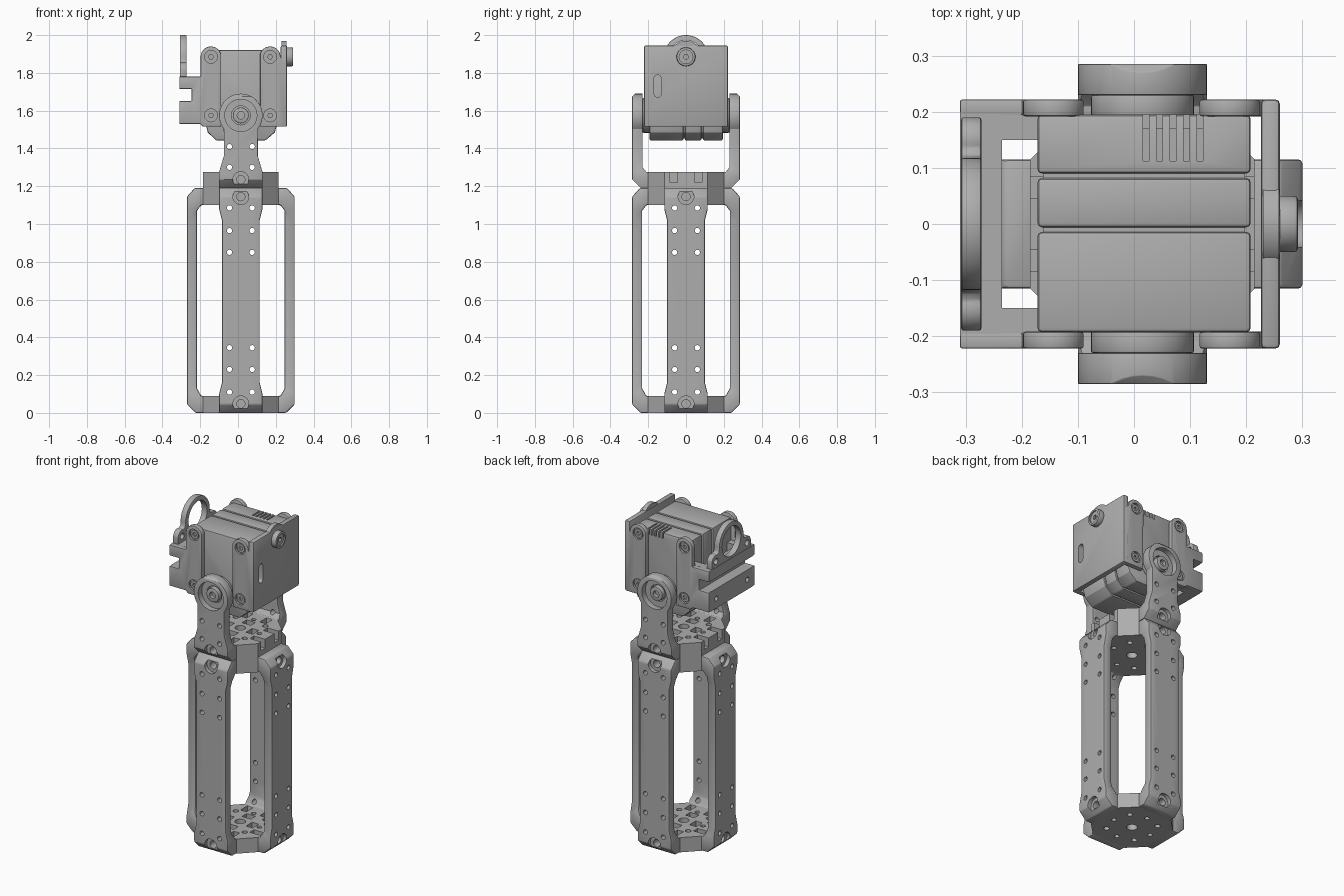
import bpy, bmesh
from math import sin, cos, pi, radians
from mathutils import Matrix

if "Cube" in bpy.data.objects:
    bpy.data.objects.remove(bpy.data.objects["Cube"], do_unlink=True)

grey = bpy.data.materials.new("neutral grey plastic")
grey.use_nodes = True
grey.diffuse_color = (0.42, 0.42, 0.42, 1)
grey.node_tree.nodes["Principled BSDF"].inputs["Base Color"].default_value = (0.42, 0.42, 0.42, 1)

parts = []
CX = 0.015            # centre of the cage in x
PIVOT = 1.575         # height of the tilt axis
AXES = {"x": lambda a, b, c: (c, a, b),
        "y": lambda a, b, c: (a, c, b),
        "z": lambda a, b, c: (a, b, c)}


def arc(a, b, r, start, end, n):
    return [(a + r * cos(radians(start + (end - start) * i / n)),
             b + r * sin(radians(start + (end - start) * i / n))) for i in range(n + 1)]


def circle(a, b, r, n=28):
    return arc(a, b, r, 0, 360, n)[:-1]


def rect(a0, b0, a1, b1):
    return [(a0, b0), (a1, b0), (a1, b1), (a0, b1)]


def mirrored(half):
    return half + [(-a, b) for a, b in reversed(half) if abs(a) > 1e-5]


def make(name, shapes):
    """Object from shapes, each (points, low, high, axis)."""
    bm = bmesh.new()
    for pts, lo, hi, axis in shapes:
        f = AXES[axis]
        bottom = [bm.verts.new(f(a, b, lo)) for a, b in pts]
        top = [bm.verts.new(f(a, b, hi)) for a, b in pts]
        bm.faces.new(bottom)
        bm.faces.new(top)
        for i in range(len(pts)):
            j = (i + 1) % len(pts)
            bm.faces.new((bottom[i], bottom[j], top[j], top[i]))
    bmesh.ops.recalc_face_normals(bm, faces=bm.faces)
    me = bpy.data.meshes.new(name)
    bm.to_mesh(me)
    bm.free()
    ob = bpy.data.objects.new(name, me)
    bpy.context.collection.objects.link(ob)
    return ob


def bake(ob):
    dg = bpy.context.evaluated_depsgraph_get()
    me = bpy.data.meshes.new_from_object(ob.evaluated_get(dg))
    ob.modifiers.clear()
    ob.data = me


def boolean(ob, shapes, op="DIFFERENCE"):
    cutter = make("cutter", shapes)
    cutter.hide_render = True
    m = ob.modifiers.new("cut", "BOOLEAN")
    m.operation, m.solver, m.use_self, m.object = op, "EXACT", True, cutter
    bake(ob)
    bpy.data.objects.remove(cutter, do_unlink=True)


def part(name, shapes, bevel=0.0, cuts=None, within=None):
    ob = make(name, shapes)
    if within:
        boolean(ob, within, "INTERSECT")
    if bevel:
        m = ob.modifiers.new("bevel", "BEVEL")
        m.width, m.segments, m.limit_method = bevel, 2, "ANGLE"
        m.angle_limit = radians(40)
        bake(ob)
    if cuts:
        boolean(ob, cuts)
    parts.append(ob)
    return ob


def place(ob, quarter_turns):
    ob.data.transform(Matrix.Translation((CX, 0, 0)) @ Matrix.Rotation(quarter_turns * pi / 2, 4, "Z"))


def strut(name, outline, side, small, screws, turns, extra=()):
    """Drilled strut facing -y, then turned round the cage axis."""
    cuts = [(circle(s * 0.06, z, 0.014, 16), -0.32, -0.15, "y") for z in small for s in (-1, 1)]
    for z in screws:
        cuts += [(circle(0, z, 0.022), -0.32, -0.15, "y"), (circle(0, z, 0.042), -0.32, -0.262, "y")]
    ob = part(name, [(mirrored(outline), -0.32, -0.1, "y")], 0.007, cuts + list(extra),
              [([(-d, z) for d, z in side], -0.2, 0.2, "x")])
    place(ob, turns)


# Lower cage struts
leg_outline = [(0.115, 0), (0.115, 0.1), (0.1, 0.16), (0.1, 1.02), (0.115, 1.08), (0.115, 1.19)]
leg_side = [(0.24, 0), (0.285, 0.045), (0.285, 1.145), (0.245, 1.19), (0.19, 1.19), (0.19, 1.1),
            (0.21, 1.1), (0.232, 1.07), (0.232, 0.13), (0.21, 0.09), (0.19, 0.09), (0.19, 0)]
for k, side_name in enumerate(("front", "left", "back", "right")):
    strut(side_name + "_cage_strut", leg_outline, leg_side,
          (0.11, 0.23, 0.345, 0.85, 0.965, 1.085), (0.048, 1.145), k)

# Upper fork arms with round recessed ends
arm_outline = [(0.115, 1.19), (0.115, 1.275), (0.09, 1.36), (0.09, 1.45)] + arc(0, PIVOT, 0.115, -38, 90, 14)
arm_side = [(0.19, 1.19), (0.24, 1.19), (0.285, 1.235), (0.285, 1.675), (0.27, 1.69), (0.23, 1.69),
            (0.23, 1.3), (0.21, 1.275), (0.19, 1.275)]
bore = [(circle(0, PIVOT, 0.085, 36), -0.32, -0.25, "y"), (circle(0, PIVOT, 0.05), -0.32, -0.15, "y")]
for k, side_name in ((0, "front"), (2, "back")):
    strut(side_name + "_fork_arm", arm_outline, arm_side, (1.3, 1.41), (1.235,), k, bore)

# Octagonal mounting plates with pockets
octagon = mirrored([(0.115, -0.2), (0.2, -0.115), (0.2, 0.115), (0.115, 0.2)])


def turned(pts, k):
    for _ in range(k):
        pts = [(-b, a) for a, b in pts]
    return pts


for name, z0, z1, up in (("base_plate", 0, 0.09, 1), ("cage_top_plate", 1.1, 1.19, 0),
                         ("fork_plate", 1.19, 1.275, 1)):
    cuts = [(circle(0, 0, 0.03), z0 - 0.1, z1 + 0.1, "z")]
    for k in range(4):
        cuts.append((turned(circle(0.1, 0.1, 0.016, 16), k), z0 - 0.1, z1 + 0.1, "z"))
        cuts.append((turned(circle(0, 0.13, 0.014, 16), k), z0 - 0.1, z1 + 0.1, "z"))
        if up:
            for s in (-1, 1):
                a, b = sorted((s * 0.045, s * 0.085))
                cuts.append((turned(rect(a, 0.125, b, 0.22), k), z0 + 0.03, z1 + 0.1, "z"))
            cuts.append((turned(rect(-0.03, 0.06, 0.03, 0.105), k), z0 + 0.04, z1 + 0.1, "z"))
    place(part(name, [(octagon, z0, z1, "z")], 0, cuts), 0)
for z in (0.01, 1.11, 1.2):
    ring = part("plate_hub", [(circle(CX, 0, 0.05), z, z + 0.06, "z")], 0,
                [(circle(CX, 0, 0.03), z - 0.1, z + 0.2, "z")])

# Motor body in three slices on a slimmer core
def body(inset):
    i = inset
    return [(-0.172 + i, 1.53), (-0.16 + i, 1.485), (-0.115, 1.442 + i), (0.145, 1.442 + i),
            (0.195 - i, 1.485), (0.208 - i, 1.53), (0.208 - i, 1.92 - i), (-0.172 + i, 1.92 - i)]


vents = [(rect(0.016 + 0.024 * i, 0.112, 0.027 + 0.024 * i, 0.25), 1.885, 1.96, "z") for i in range(5)]
part("motor_core", [(body(0.01), -0.17, 0.17, "y")])
for name, y0, y1, cuts in (("motor_front", -0.193, -0.014, None), ("motor_middle", -0.006, 0.082, None),
                           ("motor_back", 0.09, 0.195, vents)):
    part(name, [(body(0), y0, y1, "y")], 0.008, cuts)

# Tilt hubs
for s, side_name in ((-1, "front"), (1, "back")):
    span = lambda a, b: sorted((s * a, s * b))
    part(side_name + "_horn", [(circle(CX, PIVOT, 0.092, 36), *span(0.19, 0.23), "y")], 0.004)
    part(side_name + "_axle", [(circle(CX, PIVOT, 0.042), *span(0.22, 0.268), "y")], 0.004,
         [(circle(CX, PIVOT, 0.02, 12), *span(0.245, 0.3), "y")])

    # Side cheeks of the head, with screw bosses
    rear = [(-0.31, 1.53), (-0.2, 1.53), (-0.185, 1.515), (-0.09, 1.515), (-0.09, 1.9)]
    rear += arc(-0.143, 1.885, 0.055, 20, 180, 12)
    rear += [(-0.198, 1.78), (-0.31, 1.78), (-0.31, 1.715), (-0.245, 1.715), (-0.245, 1.65), (-0.31, 1.65)]
    fore = [(0.118, 1.515), (0.255, 1.515), (0.255, 1.86)] + arc(0.17, 1.885, 0.055, 0, 165, 12)
    for cheek, pts, x in (("rear", rear, -0.143), ("fore", fore, 0.17)):
        cuts = []
        for z in (1.575, 1.885):
            cuts.append((circle(x, z, 0.034), *span(0.21, 0.26), "y"))
            cuts.append((circle(x, z, 0.014, 6), *span(0.2, 0.26), "y"))
        part(f"{side_name}_{cheek}_cheek", [(pts, *span(0.192, 0.222), "y")], 0.004, cuts)
        part(f"{side_name}_{cheek}_screws", [(circle(x, z, 0.026), *span(0.2, 0.217), "y")
                                             for z in (1.575, 1.885)], 0,
             [(circle(x, z, 0.013, 6), *span(0.205, 0.26), "y") for z in (1.575, 1.885)])
    part(side_name + "_spacer", [(rect(-0.24, 1.53, -0.17, 1.65), *span(0.15, 0.195), "y"),
                                 (rect(-0.24, 1.715, -0.17, 1.78), *span(0.15, 0.195), "y")])

# Grooved rear crossbar
part("rear_crossbar", [([(-0.31, 1.53), (-0.235, 1.53), (-0.235, 1.78), (-0.31, 1.78), (-0.31, 1.715),
                         (-0.245, 1.715), (-0.245, 1.65), (-0.31, 1.65)], -0.2, 0.2, "y")], 0,
     [(circle(s * 0.15, 1.59, 0.015, 16), -0.35, -0.2, "x") for s in (-1, 1)])

# Ring bracket above the crossbar
ring_half = [(0.19, 1.74), (0.19, 1.81)] + arc(0.15, 1.815, 0.04, 10, 110, 8)
ring_half += [(0.122, 1.86)] + arc(0, 1.882, 0.118, -2, 90, 16)
part("ring_bracket", [(mirrored(ring_half), -0.308, -0.272, "x")], 0.004,
     [(circle(0, 1.882, 0.09, 40), -0.35, -0.2, "x")]
     + [(circle(s * 0.15, 1.815, 0.018, 16), -0.35, -0.2, "x") for s in (-1, 1)])

# Face plate with slot, round lug and knob
slot = arc(-0.15, 1.77, 0.019, 0, 180, 8) + arc(-0.15, 1.69, 0.019, 180, 360, 8)
part("face_plate", [(rect(-0.222, 1.515, 0.222, 1.945), 0.226, 0.26, "x")], 0.008,
     [(slot, 0.2, 0.3, "x")])
part("knob_lug", [(circle(0, 1.885, 0.085, 36), 0.23, 0.258, "x")])
part("knob", [(circle(0, 1.885, 0.05, 36), 0.25, 0.292, "x")], 0.006,
     [(circle(0, 1.885, 0.036), 0.284, 0.33, "x"), (circle(0, 1.885, 0.014, 6), 0.27, 0.33, "x")])

# Finish: one material, smooth curves with sharp edges
bpy.ops.object.select_all(action="DESELECT")
for ob in parts:
    ob.data.materials.clear()
    ob.data.materials.append(grey)
    ob.select_set(True)
bpy.context.view_layer.objects.active = parts[0]
bpy.ops.object.shade_smooth_by_angle(angle=radians(28))
